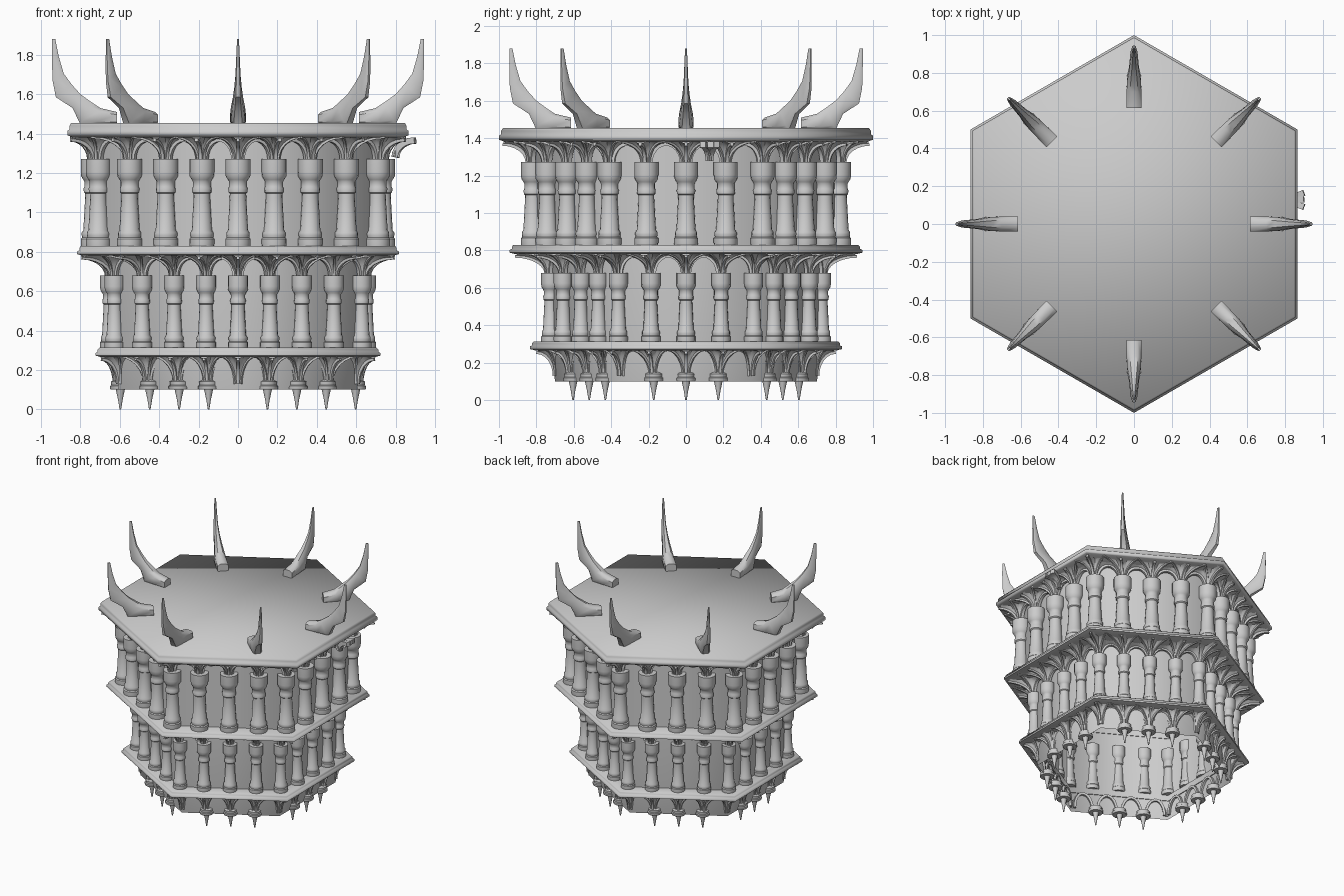
import bpy, bmesh, math
from mathutils import Vector

if "Cube" in bpy.data.objects:
    bpy.data.objects.remove(bpy.data.objects["Cube"])


def finish(name, bm, angle=40):
    bmesh.ops.remove_doubles(bm, verts=bm.verts, dist=0.0004)
    bmesh.ops.recalc_face_normals(bm, faces=bm.faces)
    me = bpy.data.meshes.new(name)
    bm.to_mesh(me)
    bm.free()
    ob = bpy.data.objects.new(name, me)
    bpy.context.collection.objects.link(ob)
    bpy.ops.object.select_all(action='DESELECT')
    ob.select_set(True)
    bpy.context.view_layer.objects.active = ob
    bpy.ops.object.shade_smooth_by_angle(angle=math.radians(angle))
    return ob


def bridge(bm, a, b, closed=True):
    n = len(a)
    for i in range(n if closed else n - 1):
        j = (i + 1) % n
        bm.faces.new((a[i], a[j], b[j], b[i]))


def lathe(bm, profile, n, cx=0, cy=0, loop=False, caps=False):
    """Revolve (radius, z) points around a vertical axis; first vertex faces +y."""
    rings = [[bm.verts.new((cx + r * math.sin(2 * math.pi * k / n),
                            cy + r * math.cos(2 * math.pi * k / n), z))
              for k in range(n)] for r, z in profile]
    for a, b in zip(rings, rings[1:]):
        bridge(bm, a, b)
    if loop:
        bridge(bm, rings[-1], rings[0])
    if caps:
        bm.faces.new(rings[0])
        bm.faces.new(rings[-1])


def hex_points(R):
    """Four stations per hexagon edge, starting at each corner."""
    pts = []
    for e in range(6):
        a, b = (Vector((R * math.sin(math.radians(60 * k)),
                        R * math.cos(math.radians(60 * k)), 0)) for k in (e, e + 1))
        pts += [a.lerp(b, i / 4) for i in range(4)]
    return pts


# Cornice slabs: hexagonal mouldings, the top one closed, the others rings
def slab(name, R, z0, z1, inner):
    h = z1 - z0
    prof = [(R - .03, z0), (R - .012, z0 + .1 * h), (R, z0 + .15 * h), (R, z0 + .45 * h),
            (R - .012, z0 + .55 * h), (R - .012, z0 + .8 * h), (R - .022, z1)]
    bm = bmesh.new()
    if inner:
        lathe(bm, prof + [(inner, z1), (inner, z0)], 6, loop=True)
    else:
        lathe(bm, prof, 6, caps=True)
    finish(name, bm, 75)


slab("top_slab", 1.0, 1.38, 1.455, None)
slab("middle_slab", .943, .78, .83, .72)
slab("bottom_slab", .835, .265, .313, .715)

# Walls: open hexagonal shells
for name, prof in (("lower_wall", [(.70, .10), (.725, .29), (.725, .80)]),
                   ("upper_wall", [(.815, .80), (.815, 1.40)])):
    bm = bmesh.new()
    lathe(bm, prof, 6)
    finish(name, bm, 75)

# Columns: (radius, height) fractions of the profile
COLUMN = [(.98, 0), (1, .03), (1, .08), (.9, .095), (.93, .12), (.93, .15), (.8, .18),
          (.66, .55), (.65, .60), (.76, .615), (.78, .66), (.72, .68), (.72, .74),
          (.80, .76), (.97, .80), (1, .85), (1, 1)]


def columns(name, R, rad, z0, z1):
    bm = bmesh.new()
    for i, p in enumerate(hex_points(R)):
        if i % 4 == 0:
            p = p * .965
        lathe(bm, [(r * rad, z0 + h * (z1 - z0)) for r, h in COLUMN], 16, p.x, p.y, caps=True)
    finish(name, bm, 35)


columns("lower_columns", .75, .051, .31, .68)
columns("upper_columns", .848, .064, .83, 1.272)

# Hanging pendants below the lowest vaults, none at the corners
bm = bmesh.new()
for i, p in enumerate(hex_points(.69)):
    if i % 4:
        lathe(bm, [(.004, 0), (.012, .05), (.023, .10), (.05, .10), (.053, .105), (.053, .118),
                   (.046, .122), (.048, .14), (.03, .15)], 12, p.x, p.y, caps=True)
finish("pendants", bm, 35)


# Vaulting: ribbed quarter-fans from each column to the slab above
def arc(start, end, z0, z1, n=6):
    path = []
    for k in range(n + 1):
        t = k / n * math.pi / 2
        q = start.lerp(end, 1 - math.cos(t))
        q.z = z0 + (z1 - z0) * math.sin(t)
        path.append(q)
    return path


def rib(bm, path, w):
    side = (path[-1] - path[0]).cross(Vector((0, 0, 1))).normalized()
    prev = None
    for k, q in enumerate(path):
        tan = (path[min(k + 1, len(path) - 1)] - path[max(k - 1, 0)]).normalized()
        nrm = side.cross(tan)
        ring = [bm.verts.new(q + side * w * a + nrm * w * b)
                for a, b in ((-1, -1), (1, -1), (1, 1), (-1, 1))]
        if prev:
            bridge(bm, prev, ring)
        else:
            bm.faces.new(ring)
        prev = ring
    bm.faces.new(prev)


def vaults(name, R, Rout, z0, z1, w):
    webs, ribs = bmesh.new(), bmesh.new()
    inn, out = hex_points(R), hex_points(Rout)
    for i in range(24):
        j = (i + 1) % 24
        mid, omid = (inn[i] + inn[j]) / 2, (out[i] + out[j]) / 2
        for k in (i, j):
            A = inn[k] * (.975 if k % 4 == 0 else 1)
            # arch rib in the column plane, folds, then the outward spur, dipping lower
            ends = [(mid, -.012), (mid.lerp(omid, .5), .010), (omid, 0),
                    (omid.lerp(out[k], .5), .012), (out[k], -.014)]
            paths = [arc(A + (e - A).normalized() * w * 2, e, z0, z1 + dz) for e, dz in ends]
            rows = [[webs.verts.new(q) for q in p] for p in paths]
            for a, b in zip(rows, rows[1:]):
                bridge(webs, a, b, closed=False)
            rib(ribs, paths[0], w)
            rib(ribs, paths[2], w * .6)
            rib(ribs, paths[4], w * .8)
    finish(name + "_webs", webs, 25)
    finish(name + "_ribs", ribs, 35)


vaults("bottom_vault", .705, .80, .13, .268, .009)
vaults("middle_vault", .75, .915, .675, .782, .009)
vaults("top_vault", .848, .98, 1.268, 1.382, .011)

# One displaced vault bracket sticking out of the right side
bm = bmesh.new()
for y in (.09, .13, .165):
    rib(bm, arc(Vector((.80, .125, 0)), Vector((.90, y, 0)), 1.28, 1.365), .016)
finish("loose_bracket", bm)

# Horns: paired (inner radius, z, outer radius, z, half width) stations
HORN = [(.615, 1.51, .615, 1.445, .040), (.70, 1.53, .72, 1.445, .039),
        (.745, 1.56, .80, 1.445, .036), (.80, 1.60, .84, 1.53, .026),
        (.845, 1.65, .925, 1.585, .019), (.885, 1.705, .942, 1.67, .013),
        (.91, 1.79, .945, 1.78, .009), (.928, 1.88, .945, 1.88, .005)]
bm = bmesh.new()
for h in range(8):
    ang = h * math.pi / 4
    d, s = Vector((math.cos(ang), math.sin(ang), 0)), Vector((-math.sin(ang), math.cos(ang), 0))
    prev = None
    for r0, za, r1, zb, w in HORN:
        a, b = d * r0 + Vector((0, 0, za)), d * r1 + Vector((0, 0, zb))
        ring = [bm.verts.new(a.lerp(b, t) + s * w * u) for t, u in
                ((0, -.5), (0, .5), (.22, 1), (.8, 1), (1, .6), (1, -.6), (.8, -1), (.22, -1))]
        if prev:
            bridge(bm, prev, ring)
        else:
            bm.faces.new(ring)
        prev = ring
    bm.faces.new(prev)
finish("horns", bm, 45)
